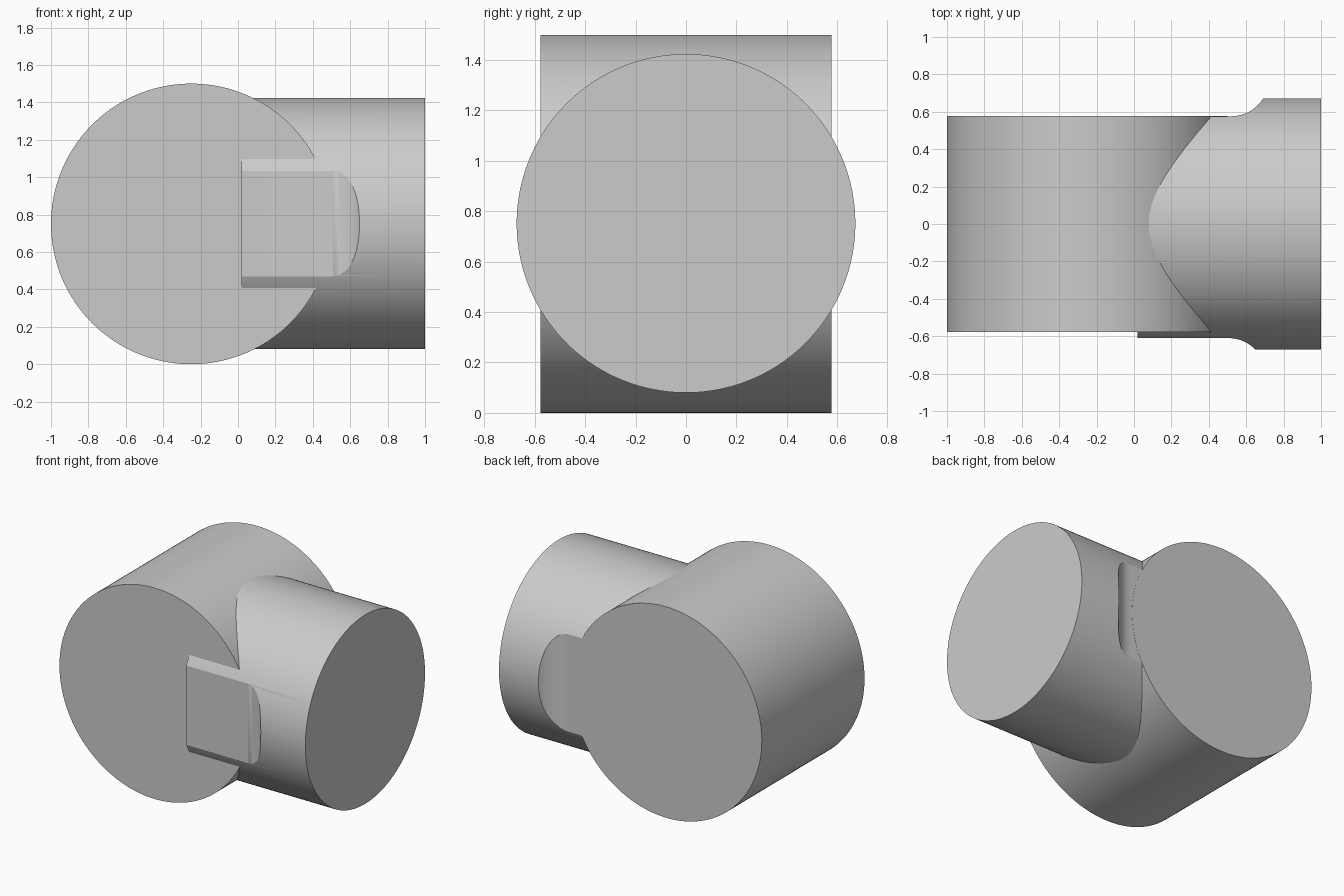
import bpy, bmesh, math
from mathutils import Matrix

if "Cube" in bpy.data.objects:
    bpy.data.objects.remove(bpy.data.objects["Cube"])


def cylinder(name, radius, length, centre, axis):
    bm = bmesh.new()
    bmesh.ops.create_cone(bm, cap_ends=True, segments=160, radius1=radius,
                          radius2=radius, depth=length)
    bm.transform(Matrix.Translation(centre) @ Matrix.Rotation(math.radians(90), 4, axis))
    return finish(bm, name)


def extrude_plan(name, points, z0, z1):
    bm = bmesh.new()
    face = bm.faces.new([bm.verts.new((x, y, z0)) for x, y in points])
    out = bmesh.ops.extrude_face_region(bm, geom=[face])
    for v in out["geom"]:
        if isinstance(v, bmesh.types.BMVert):
            v.co.z = z1
    bmesh.ops.recalc_face_normals(bm, faces=bm.faces)
    return finish(bm, name)


def finish(bm, name):
    mesh = bpy.data.meshes.new(name)
    bm.to_mesh(mesh)
    bm.free()
    obj = bpy.data.objects.new(name, mesh)
    bpy.context.collection.objects.link(obj)
    return obj


def boolean(obj, tool, operation):
    mod = obj.modifiers.new(operation.lower(), 'BOOLEAN')
    mod.operation, mod.object, mod.solver = operation, tool, 'EXACT'
    bpy.ops.object.select_all(action='DESELECT')
    bpy.context.view_layer.objects.active = obj
    obj.select_set(True)
    bpy.ops.object.modifier_apply(modifier=mod.name)
    bpy.data.objects.remove(tool)


def flat_side(y, x_end, sign, radius=0.2):
    # Flat that sweeps outward along a quarter fillet
    pts = [(0.02, sign * y)]
    for i in range(17):
        a = math.radians(90) * i / 16
        pts.append((x_end + radius * math.sin(a),
                    sign * (y + radius * (1 - math.cos(a)))))
    return pts + [(1.1, sign * (y + radius))]


# Main drum, lying along y
body = cylinder("drum_body", 0.75, 1.154, (-0.25, 0, 0.75), 'X')

# Side barrel along x, trimmed with a flat and fillet on each side
barrel = cylinder("side_barrel", 0.672, 1.0, (0.5, 0, 0.752), 'Y')
plan = flat_side(0.61, 0.505, -1) + flat_side(0.576, 0.52, 1)[::-1]
boolean(barrel, extrude_plan("trim_plan", plan, -0.2, 1.7), 'INTERSECT')

# Merge into one solid
boolean(body, barrel, 'UNION')
bpy.ops.object.shade_smooth_by_angle(angle=math.radians(25))
